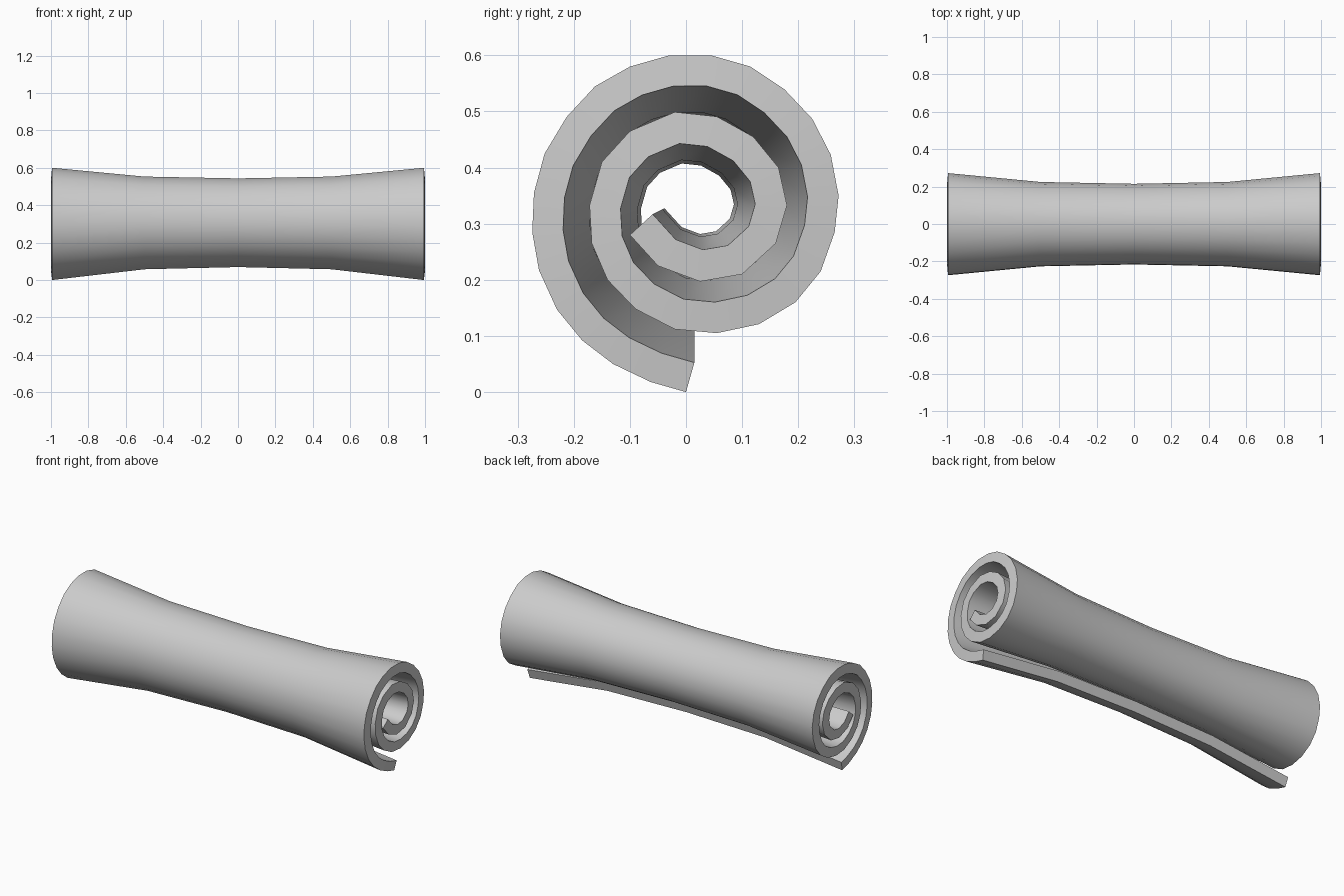
import bpy, bmesh, math

# Outer side of the rolled sheet at its ends (y, z), from loose edge to core
SPIRAL = [(0.0, 0.0), (-0.063, 0.018), (-0.13, 0.05), (-0.185, 0.092), (-0.23, 0.147),
          (-0.262, 0.217), (-0.274, 0.285), (-0.271, 0.355), (-0.252, 0.425),
          (-0.213, 0.49), (-0.162, 0.545), (-0.1, 0.58), (-0.03, 0.6), (0.045, 0.6),
          (0.115, 0.58), (0.175, 0.54), (0.225, 0.487), (0.258, 0.423), (0.272, 0.35),
          (0.265, 0.285), (0.24, 0.215), (0.195, 0.16), (0.13, 0.121), (0.055, 0.105),
          (-0.02, 0.112), (-0.09, 0.148), (-0.14, 0.2), (-0.168, 0.265),
          (-0.172, 0.333), (-0.15, 0.41), (-0.1, 0.465), (-0.02, 0.499),
          (0.055, 0.491), (0.12, 0.455), (0.165, 0.4), (0.18, 0.333), (0.16, 0.265),
          (0.1, 0.21), (0.025, 0.197), (-0.05, 0.225), (-0.1, 0.28)]
# Cross-sections along the roll: x position and tightness of the roll (waisted)
SECTIONS = [(-0.994, 1.0), (-0.5, 0.826), (0.0, 0.79), (0.5, 0.826), (0.994, 1.0)]
AXIS_Z = 0.33

# Sheet surface, normals facing out of the roll
bm = bmesh.new()
rows = [[bm.verts.new((x, y * s, AXIS_Z + (z - AXIS_Z) * s)) for x, s in SECTIONS]
        for y, z in SPIRAL]
for a, b in zip(rows, rows[1:]):
    for j in range(len(SECTIONS) - 1):
        bm.faces.new((a[j], a[j + 1], b[j + 1], b[j]))
mesh = bpy.data.meshes.new("rolled_sheet")
bm.to_mesh(mesh)
bm.free()
sheet = bpy.data.objects.new("rolled_sheet", mesh)
bpy.context.collection.objects.link(sheet)

grey = bpy.data.materials.new("plain grey")
grey.diffuse_color = (0.6, 0.6, 0.6, 1)
mesh.materials.append(grey)

# Constant thickness toward the inside of the roll
solid = sheet.modifiers.new("thickness", 'SOLIDIFY')
solid.thickness = 0.055
solid.offset = -1
solid.use_even_offset = True

bpy.context.view_layer.objects.active = sheet
sheet.select_set(True)
bpy.ops.object.modifier_apply(modifier=solid.name)
bpy.ops.object.shade_smooth_by_angle(angle=math.radians(42))
